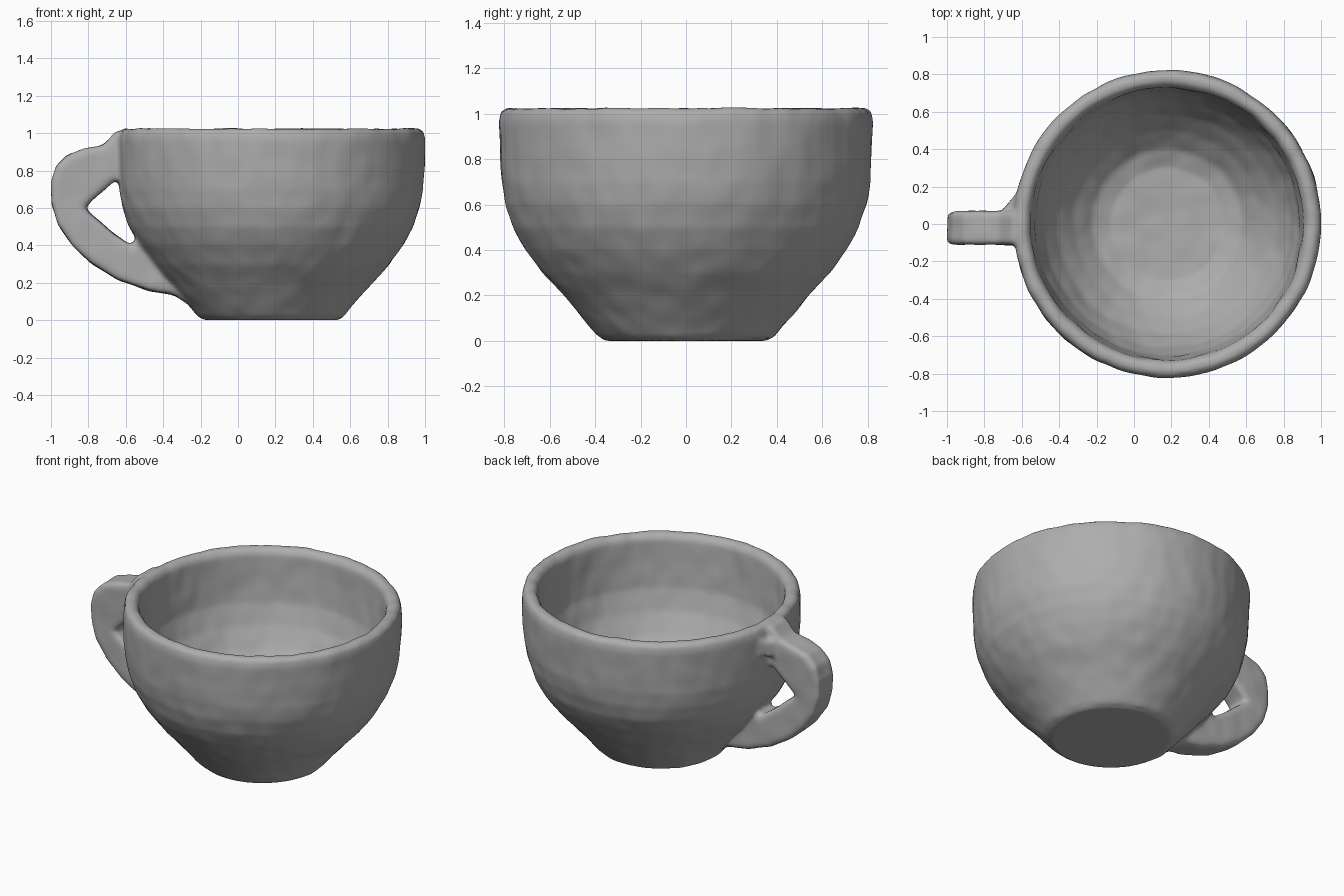
import bpy, bmesh
from math import tau
from mathutils import Vector, noise

if "Cube" in bpy.data.objects:
    bpy.data.objects.remove(bpy.data.objects["Cube"], do_unlink=True)

CUP_X = 0.178

clay = bpy.data.materials.new("grey clay")
clay.use_nodes = True
clay.diffuse_color = (0.42, 0.42, 0.42, 1)
clay.node_tree.nodes["Principled BSDF"].inputs["Base Color"].default_value = clay.diffuse_color


def add_object(name, bm):
    bmesh.ops.recalc_face_normals(bm, faces=bm.faces)
    mesh = bpy.data.meshes.new(name)
    bm.to_mesh(mesh)
    bm.free()
    obj = bpy.data.objects.new(name, mesh)
    bpy.context.collection.objects.link(obj)
    return obj


def lathe(name, profile, steps=96):
    """Closed solid of revolution from (radius, height) points."""
    bm = bmesh.new()
    verts = [bm.verts.new((r, 0, z)) for r, z in profile]
    edges = [bm.edges.new(pair) for pair in zip(verts, verts[1:])]
    bmesh.ops.spin(bm, geom=verts + edges, cent=(0, 0, 0), axis=(0, 0, 1),
                   angle=tau, steps=steps, use_duplicate=False)
    bmesh.ops.remove_doubles(bm, verts=bm.verts, dist=0.0005)
    obj = add_object(name, bm)
    obj.location.x = CUP_X
    return obj


def prism(name, outline, offset):
    """Flat outline pushed along an offset."""
    bm = bmesh.new()
    face = bm.faces.new([bm.verts.new(p) for p in outline])
    extruded = bmesh.ops.extrude_face_region(bm, geom=[face], use_keep_orig=True)
    moved = [v for v in extruded["geom"] if isinstance(v, bmesh.types.BMVert)]
    bmesh.ops.translate(bm, verts=moved, vec=offset)
    return add_object(name, bm)


# Cup wall: outside upward, over the rim, then down the bowl
cup = lathe("cup", [
    (0, 0), (0.355, 0), (0.39, 0.02), (0.44, 0.08), (0.543, 0.2), (0.633, 0.3),
    (0.707, 0.4), (0.762, 0.5), (0.795, 0.6), (0.812, 0.7), (0.818, 0.8),
    (0.822, 0.97), (0.813, 1.01), (0.785, 1.027), (0.75, 1.02), (0.73, 0.99),
    (0.72, 0.85), (0.703, 0.69), (0.66, 0.56), (0.59, 0.435), (0.5, 0.325),
    (0.4, 0.23), (0.3, 0.195), (0, 0.185)])

# Ear-shaped handle with rounded edges
ear = [(-0.56, 1.01), (-0.655, 1.01), (-0.72, 0.94), (-0.82, 0.915), (-0.91, 0.885),
       (-0.975, 0.82), (-1.0, 0.74), (-1.0, 0.62), (-0.965, 0.51), (-0.89, 0.4),
       (-0.78, 0.3), (-0.64, 0.215), (-0.48, 0.16), (-0.34, 0.135), (-0.24, 0.07),
       (-0.2, 0.1), (-0.42, 0.36), (-0.52, 0.48), (-0.57, 0.4), (-0.65, 0.455),
       (-0.82, 0.6), (-0.67, 0.74), (-0.56, 0.76)]
handle = prism("handle", [(x, -0.11, z) for x, z in ear], Vector((0, 0.178, 0)))
bevel = handle.modifiers.new("soft edges", "BEVEL")
bevel.width = 0.035
bevel.segments = 3
bevel.limit_method = "ANGLE"
bevel.angle_limit = 1.2

# Web of clay where the handle meets the rim
web = prism("handle_web", [(-0.74, 0.02, 0.8), (-0.56, 0.02, 0.88), (-0.56, 0.25, 0.88)],
            Vector((0, 0, 0.1)))

# Fuse the parts into one body
for obj in (cup, handle, web):
    bpy.context.view_layer.objects.active = obj
    bpy.ops.object.select_all(action="DESELECT")
    obj.select_set(True)
    bpy.ops.object.convert(target="MESH")
for obj in (handle, web, cup):
    obj.select_set(True)
bpy.context.view_layer.objects.active = cup
bpy.ops.object.join()
remesh = cup.modifiers.new("fuse", "REMESH")
remesh.mode = "VOXEL"
remesh.voxel_size = 0.014
smooth = cup.modifiers.new("soften", "SMOOTH")
smooth.factor = 0.5
smooth.iterations = 5
bpy.ops.object.convert(target="MESH")
cup.name = "clay_cup"

# Hand-worked unevenness: broad dents and finer tool marks, with a flat foot
mesh = cup.data
normals = [v.normal.copy() for v in mesh.vertices]
for vert, normal in zip(mesh.vertices, normals):
    p = vert.co
    if p.z < 0.012:
        continue
    broad = noise.noise(p * 3) * 0.005
    marks = noise.noise(Vector((p.x * 10, p.y * 10, p.z * 7))) * 0.005
    vert.co = p + normal * (broad + marks)

# Keep the foot on the ground
low = min(v.co.z for v in mesh.vertices)
for vert in mesh.vertices:
    vert.co.z -= low

mesh.materials.clear()
mesh.materials.append(clay)
bpy.ops.object.shade_smooth_by_angle(angle=0.7)
